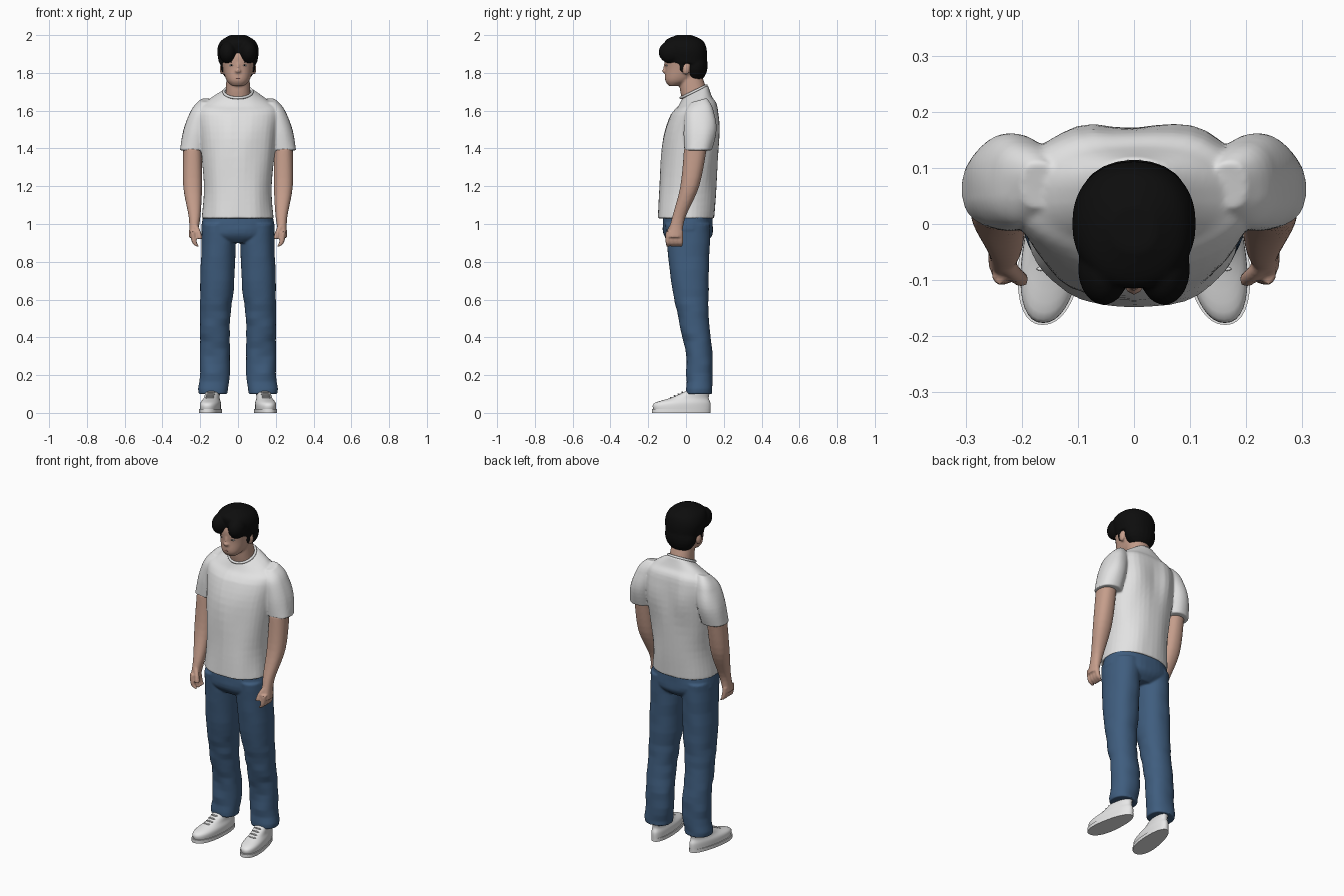
import bpy, bmesh, math
from mathutils import Vector, Matrix, noise

cube = bpy.data.objects.get("Cube")
if cube:
    bpy.data.objects.remove(cube, do_unlink=True)


def material(name, red, green, blue):
    mat = bpy.data.materials.new(name)
    mat.use_nodes = True
    color = (red, green, blue, 1)
    mat.diffuse_color = color
    shader = mat.node_tree.nodes["Principled BSDF"]
    shader.inputs["Base Color"].default_value = color
    shader.inputs["Roughness"].default_value = .8
    return mat


skin = material("skin", .56, .34, .26)
cotton = material("white cotton", .76, .76, .76)
denim = material("blue denim", .05, .11, .21)
black = material("black hair", .004, .004, .004)
leather = material("white leather", .8, .8, .8)
lip_pink = material("lip pink", .45, .2, .17)
eye_white = material("eye white", .7, .7, .7)


def spline(rows, steps=5):
    """Smooth curve that passes through every section row."""
    rows = [Vector(row) for row in rows]
    padded = [rows[0], *rows, rows[-1]]
    curve = []
    for before, start, end, after in zip(padded, padded[1:], padded[2:], padded[3:]):
        leave = (end - before) / 2
        arrive = (after - start) / 2
        for step in range(steps):
            t = step / steps
            ease = t * t * (3 - 2 * t)
            curve.append(start.lerp(end, ease) + leave * t * (1 - t) ** 2
                         - arrive * t * t * (1 - t))
    return curve + [rows[-1]]


def signed_power(value, power):
    return math.copysign(abs(value) ** power, value)


def loft(bm, rows, side, warp, count=40):
    """Closed skin over level rounded sections: height, centre x, y, radius x, y."""
    rings = []
    for z, x, y, radius_x, radius_y in spline(rows):
        ring = []
        for k in range(count):
            angle = math.tau * k / count
            out = Vector((signed_power(math.cos(angle), .9), signed_power(math.sin(angle), .9), 0))
            point = Vector((x + radius_x * out.x, y + radius_y * out.y, z))
            if warp:
                point = warp(point, out)
            point.x *= side
            ring.append(bm.verts.new(point))
        rings.append(ring)
    for low, high in zip(rings, rings[1:]):
        for k in range(count):
            following = (k + 1) % count
            bm.faces.new((low[k], low[following], high[following], high[k]))
    bm.faces.new(rings[0])
    bm.faces.new(rings[-1])


def egg(bm, x, y, z, radii, side):
    place = Matrix.Translation((x * side, y, z)) @ Matrix.Diagonal((*radii, 1))
    bmesh.ops.create_uvsphere(bm, u_segments=20, v_segments=12, radius=1, matrix=place)


def part(name, mat, middle=(), paired=(), eggs=(), warp=None, fuse=True):
    """Middle lofts stay on the centre line, paired lofts are mirrored, fusing makes one skin."""
    bm = bmesh.new()
    for rows in middle:
        loft(bm, [(z, 0, *rest) for z, *rest in rows], 1, warp)
    for side in (1, -1):
        for rows in paired:
            loft(bm, rows, side, warp)
        for x, y, z, *radii in eggs:
            if x or side > 0:
                egg(bm, x, y, z, radii, side)
    bmesh.ops.recalc_face_normals(bm, faces=bm.faces)
    mesh = bpy.data.meshes.new(name)
    bm.to_mesh(mesh)
    bm.free()
    mesh.materials.append(mat)
    obj = bpy.data.objects.new(name, mesh)
    bpy.context.collection.objects.link(obj)
    bpy.ops.object.select_all(action="DESELECT")
    bpy.context.view_layer.objects.active = obj
    obj.select_set(True)
    bpy.ops.object.shade_smooth_by_angle(angle=math.radians(50))
    if fuse:
        remesh = obj.modifiers.new("fuse", "REMESH")
        remesh.mode = "VOXEL"
        remesh.voxel_size = .006
        remesh.use_smooth_shade = True
        soften = obj.modifiers.new("soften", "SMOOTH")
        soften.factor = .5
        soften.iterations = 3


def bell(value, width):
    return math.exp(-(value / width) ** 2)


def shirt_shape(point, out):
    # long soft folds, shoulder blades beside the spine, collar dipping in front
    fold = noise.noise(Vector((point.x, point.y, point.z / 3)) * 12)
    shaped = point + out * fold * .006
    if point.y > .05:
        spine = bell(point.x, .06)
        shaped.y += bell(point.z - 1.5, .13) * (.01 - .02 * spine)
    rise = min(max((point.z - 1.58) * 8, 0), 1)
    shaped.z += rise * (point.y - .05) / 2
    return shaped


def denim_shape(point, out):
    # creases run across the legs and grow toward the hems
    fold = noise.noise(Vector((point.x, point.y, point.z * 2)) * 10)
    return point + out * fold * (.009 - .006 * point.z)


foot = .14


def shoe_shape(point, out):
    # toes turn outward and the heel is narrower
    width = 1 - point.y
    return Vector((foot - point.y / 8 + (point.x - foot) * width, point.y, point.z))


# Shirt
torso = [(1.03, 0, .19, .15), (1.2, .01, .18, .15), (1.45, .03, .2, .15),
         (1.6, .05, .21, .12), (1.65, .05, .16, .09), (1.7, .05, .08, .07)]
sleeve = [(1.39, .24, .06, .07, .07), (1.5, .22, .07, .07, .08),
          (1.6, .19, .07, .06, .07), (1.65, .17, .07, .03, .04)]
part("shirt", cotton, [torso], [sleeve], warp=shirt_shape)

bpy.ops.mesh.primitive_torus_add(major_radius=.075, minor_radius=.007,
                                 location=(0, .04, 1.7), rotation=(.45, 0, 0))
collar = bpy.context.object
collar.name = "collar"
collar.data.materials.append(cotton)
bpy.ops.object.shade_smooth()

# Jeans
hips = [(.9, .01, .1, .09), (.95, .01, .19, .13), (1.07, .01, .18, .13)]
leg = [(.1, .13, .07, .075, .07), (.3, .12, .07, .08, .07), (.5, .12, .04, .08, .08),
       (.7, .11, .02, .09, .1), (1, .1, .01, .09, .12)]
part("jeans", denim, [hips], [leg], warp=denim_shape)

# Arms with curled fingers and thumbs
arm = [(.93, .24, -.06, .02, .04), (1.03, .23, -.04, .03, .035),
       (1.2, .24, .02, .05, .05), (1.4, .24, .05, .05, .06)]
thick = (.013, .013)
thumb = [(.92, .2, -.1, *thick), (.96, .21, -.09, *thick), (1, .23, -.07, *thick)]
limbs = [arm, thumb]
for finger in range(4):
    y = finger / 45 - .095
    limbs.append([(.88, .21, y, .008, .008), (.9, .23, y, *thick), (.96, .24, y, *thick)])
part("arms", skin, paired=limbs)

# Head with neck, nose and ears
skull = [(1.73, -.07, .03, .02), (1.76, -.04, .06, .07), (1.82, -.01, .08, .1),
         (1.9, 0, .09, .11), (1.97, 0, .05, .06)]
neck = [(1.62, .05, .07, .06), (1.7, .04, .065, .07), (1.8, .02, .06, .06)]
nose_tip = (0, -.11, 1.81, .016, .017, .012)
nose_bridge = (0, -.105, 1.83, .01, .015, .03)
ear = (.085, 0, 1.82, .012, .02, .03)
part("head", skin, [skull, neck], eggs=[nose_tip, nose_bridge, ear])

# Face details
part("eyes", eye_white, eggs=[(.034, -.1, 1.84, .014, .008, .004)], fuse=False)
part("irises", black, eggs=[(.034, -.104, 1.84, .005, .005, .004)], fuse=False)
part("eyebrows", black, eggs=[(.036, -.1, 1.857, .02, .008, .003)], fuse=False)
part("lips", lip_pink, eggs=[(0, -.104, 1.77, .02, .008, .005)], fuse=False)

# Hair: crown, nape, parted fringe and sideburns
crown = [(1.85, .01, .1, .1), (1.92, 0, .11, .11), (1.97, -.01, .09, .1), (2, -.01, .04, .04)]
nape = (0, .05, 1.84, .095, .065, .09)
fringe = (.054, -.08, 1.91, .046, .065, .06)
sideburn = (.082, -.02, 1.84, .01, .015, .04)
part("hair", black, [crown], eggs=[nape, fringe, sideburn])

# Shoes, soles and laces
upper = [(.01, foot, -.02, .05, .15), (.05, foot, -.02, .05, .15),
         (.08, foot, .02, .04, .1), (.12, foot, .07, .04, .06)]
sole = [(0, foot, -.025, .055, .155), (.02, foot, -.025, .055, .155)]
part("shoes", leather, paired=[upper], warp=shoe_shape, fuse=False)
part("soles", leather, paired=[sole], warp=shoe_shape, fuse=False)
laces = []
for lace in range(4):
    y = lace / 50 - .08
    laces.append((foot - y / 8, y, .12 + y / 2, .024, .005, .004))
part("laces", leather, eggs=laces, fuse=False)
